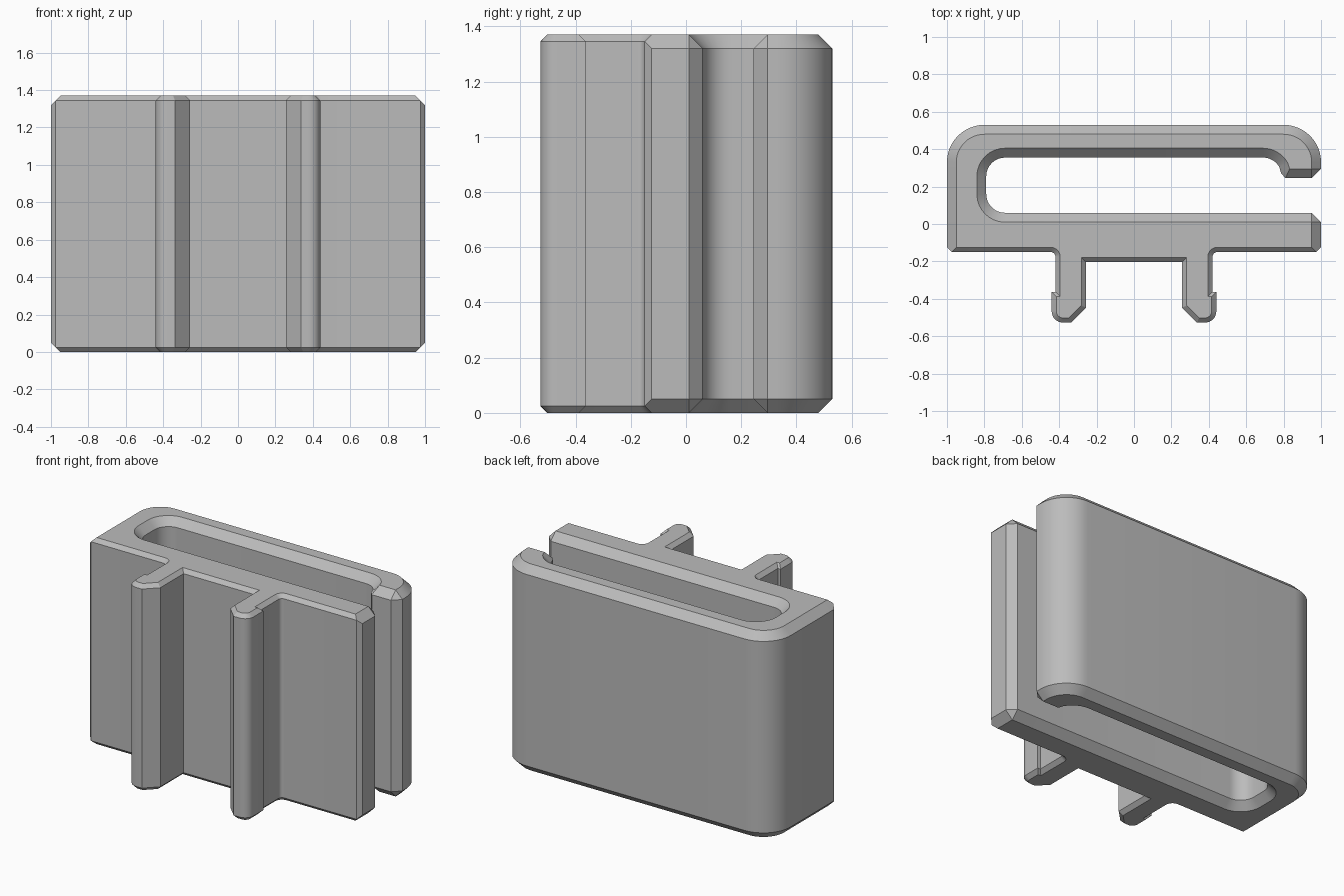
import bpy
import bmesh
from math import cos, sin, radians
from mathutils import Vector

HEIGHT = 1.37
WIDE, FINE = 0.05, 0.025   # chamfer sizes: loop edges and front edges

cube = bpy.data.objects.get("Cube")
if cube:
    bpy.data.objects.remove(cube, do_unlink=True)


def point(x, y, chamfer, inset=None):
    """One outline point with its chamfer size and, if fixed, its inset spot."""
    return (Vector((x, y)), chamfer, Vector(inset) if inset else None)


def arc(cx, cy, radius, start, end, chamfer, steps=8):
    angles = [radians(start + (end - start) * i / steps) for i in range(steps + 1)]
    return [point(cx + radius * cos(a), cy + radius * sin(a), chamfer) for a in angles]


def cut_corner(a, b, inset, chamfer_a, chamfer_b):
    """Two points of a cut corner whose insets meet in one spot."""
    return [point(*a, chamfer_a, inset), point(*b, chamfer_b, inset)]


def mirrored(points):
    return [point(-p.x, p.y, c) for p, c, _ in reversed(points)]


def inset_of(outline, i):
    """Mitred inward offset of an outline point (outline runs anticlockwise)."""
    here, chamfer, fixed = outline[i]
    if fixed:
        return fixed
    before = (here - outline[i - 1][0]).normalized()
    after = (outline[(i + 1) % len(outline)][0] - here).normalized()
    n1, n2 = Vector((-before.y, before.x)), Vector((-after.y, after.x))
    return here + (n1 + n2) * chamfer / (1 + n1.dot(n2))


# Snap leg: fillet, barbed outer side, rounded and slanted tip, inner side
leg = arc(-0.445, -0.175, 0.025, 90, 0, FINE)
leg += [point(-0.42, -0.363, FINE), point(-0.44, -0.363, FINE)]
leg += arc(-0.38, -0.467, 0.06, 180, 270, FINE)
leg += [point(x, y, FINE) for x, y in
        ((-0.337, -0.527), (-0.257, -0.447), (-0.257, -0.203))]

# Front of the plate with both legs
outline = cut_corner((-1, -0.125), (-0.975, -0.15), (-0.95, -0.125), WIDE, FINE)
outline += leg + mirrored(leg)
outline += cut_corner((0.975, -0.15), (1, -0.125), (0.95, -0.125), FINE, WIDE)

# Open end of the plate and the inside of the slot
outline += cut_corner((1, 0.01), (0.95, 0.06), (0.95, 0.01), WIDE, WIDE)
outline += arc(-0.69, 0.16, 0.1, 270, 180, WIDE)
outline += arc(-0.69, 0.255, 0.1, 180, 90, WIDE)

# Hooked lip
outline += arc(0.69, 0.255, 0.1, 90, 30, WIDE)
outline += [point(0.787, 0.27, WIDE), point(0.81, 0.245, WIDE)]
outline += cut_corner((0.95, 0.245), (1, 0.295), (0.95, 0.295), WIDE, WIDE)

# Rounded back
outline += arc(0.8, 0.33, 0.2, 0, 90, WIDE, 12)
outline += arc(-0.8, 0.33, 0.2, 90, 180, WIDE, 12)

# Rings from bottom to top: inset, wall, wall, inset
bm = bmesh.new()
count = len(outline)
insets = [inset_of(outline, i) for i in range(count)]
rings = [
    [bm.verts.new((p.x, p.y, 0)) for p in insets],
    [bm.verts.new((p.x, p.y, c)) for p, c, _ in outline],
    [bm.verts.new((p.x, p.y, HEIGHT - c)) for p, c, _ in outline],
    [bm.verts.new((p.x, p.y, HEIGHT)) for p in insets],
]
for low, high in zip(rings, rings[1:]):
    for i in range(count):
        j = (i + 1) % count
        bm.faces.new((low[i], low[j], high[j], high[i]))
bm.faces.new(rings[-1])
bm.faces.new(rings[0][::-1])
bmesh.ops.remove_doubles(bm, verts=bm.verts[:], dist=0.0005)
bmesh.ops.recalc_face_normals(bm, faces=bm.faces[:])

mesh = bpy.data.meshes.new("clip_body")
bm.to_mesh(mesh)
bm.free()
body = bpy.data.objects.new("clip_body", mesh)
bpy.context.collection.objects.link(body)

# Plain grey plastic
grey = bpy.data.materials.new("grey_plastic")
grey.use_nodes = True
colour = (0.5, 0.5, 0.5, 1)
grey.diffuse_color = colour
grey.node_tree.nodes["Principled BSDF"].inputs["Base Color"].default_value = colour
mesh.materials.append(grey)

bpy.ops.object.select_all(action="DESELECT")
body.select_set(True)
bpy.context.view_layer.objects.active = body
bpy.ops.object.shade_smooth_by_angle(angle=radians(28))
